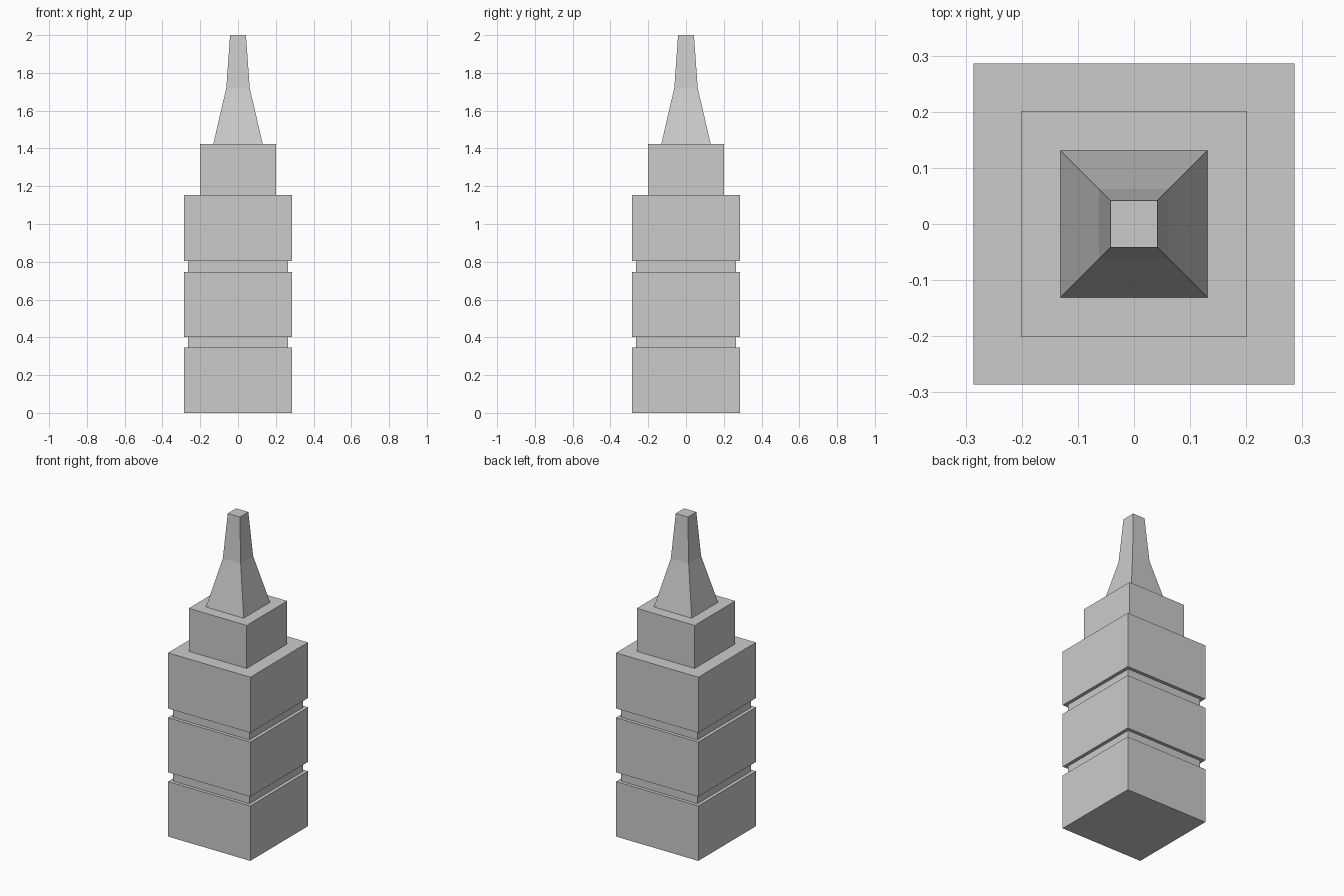
import bpy, bmesh

if "Cube" in bpy.data.objects:
    bpy.data.objects.remove(bpy.data.objects["Cube"])

grey = bpy.data.materials.new("stone grey")
grey.diffuse_color = (0.6, 0.6, 0.6, 1)
grey.use_nodes = True
grey.node_tree.nodes["Principled BSDF"].inputs["Base Color"].default_value = grey.diffuse_color


def square_stack(name, levels):
    """Closed solid through square rings given as (half width, height)."""
    bm = bmesh.new()
    rings = [[bm.verts.new((sx * h, sy * h, z))
              for sx, sy in ((-1, -1), (1, -1), (1, 1), (-1, 1))]
             for h, z in levels]
    bm.faces.new(rings[0][::-1])
    bm.faces.new(rings[-1])
    for low, high in zip(rings, rings[1:]):
        for i in range(4):
            j = (i + 1) % 4
            bm.faces.new((low[i], low[j], high[j], high[i]))
    mesh = bpy.data.meshes.new(name)
    bm.to_mesh(mesh)
    bm.free()
    mesh.materials.append(grey)
    obj = bpy.data.objects.new(name, mesh)
    bpy.context.collection.objects.link(obj)
    return obj


WIDE, NECK, UPPER = 0.286, 0.265, 0.201

# Three main blocks with recessed bands, then the narrower upper block
square_stack("tower_body", [
    (WIDE, 0), (WIDE, 0.345),
    (NECK, 0.345), (NECK, 0.403),
    (WIDE, 0.403), (WIDE, 0.746),
    (NECK, 0.746), (NECK, 0.804),
    (WIDE, 0.804), (WIDE, 1.153),
    (UPPER, 1.153), (UPPER, 1.423),
])

# Two-slope spire with a flat tip
square_stack("spire", [(0.131, 1.423), (0.062, 1.72), (0.042, 2.0)])
